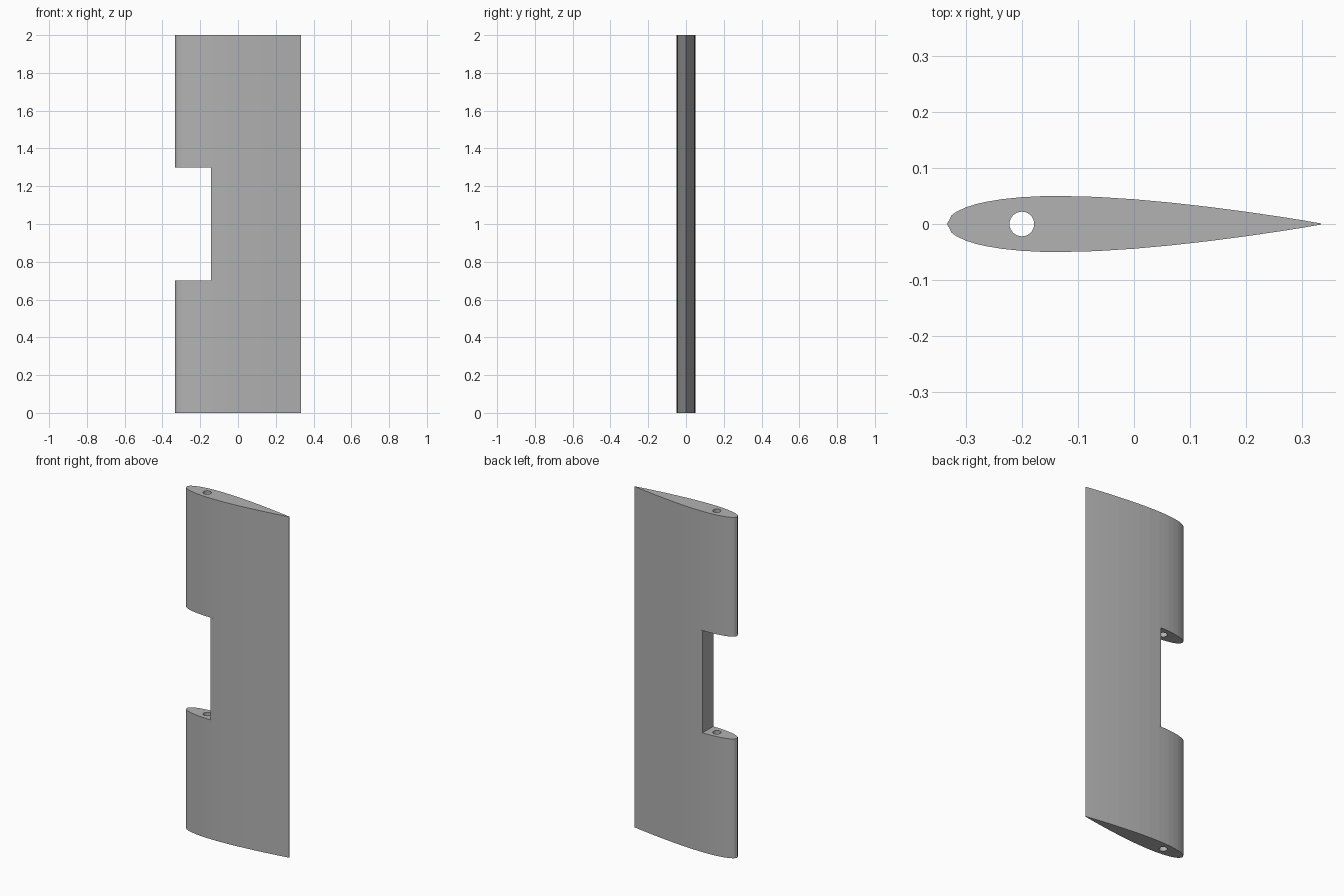
import bpy, bmesh, math

if "Cube" in bpy.data.objects:
    bpy.data.objects.remove(bpy.data.objects["Cube"], do_unlink=True)

CHORD, SPAN = 2 / 3, 2.0
NOTCH_LOW, NOTCH_HIGH, WEB_X, WEB_THICK = 0.7, 1.3, -0.135, 0.014

grey = bpy.data.materials.new("plain grey")
grey.use_nodes = True
colour = (0.45, 0.45, 0.45, 1)
grey.diffuse_color = colour
grey.node_tree.nodes["Principled BSDF"].inputs["Base Color"].default_value = colour


def prism(name, outline, low, high):
    """Extrude a closed xy outline from one height to another."""
    bm = bmesh.new()
    face = bm.faces.new([bm.verts.new((x, y, low)) for x, y in outline])
    top = bmesh.ops.extrude_face_region(bm, geom=[face])["geom"]
    bmesh.ops.translate(bm, vec=(0, 0, high - low),
                        verts=[v for v in top if isinstance(v, bmesh.types.BMVert)])
    bmesh.ops.recalc_face_normals(bm, faces=bm.faces)
    mesh = bpy.data.meshes.new(name)
    bm.to_mesh(mesh)
    bm.free()
    mesh.materials.append(grey)
    obj = bpy.data.objects.new(name, mesh)
    bpy.context.collection.objects.link(obj)
    return obj


def box(name, x0, x1, half_y, low, high):
    return prism(name, [(x0, -half_y), (x1, -half_y), (x1, half_y), (x0, half_y)], low, high)


def cut(target, cutter):
    """Subtract the cutter and discard it."""
    mod = target.modifiers.new("cut", "BOOLEAN")
    mod.operation, mod.solver, mod.object = "DIFFERENCE", "EXACT", cutter
    bpy.context.view_layer.objects.active = target
    bpy.ops.object.modifier_apply(modifier=mod.name)
    bpy.data.objects.remove(cutter, do_unlink=True)


def half_thickness(t):
    """Symmetric foil section, 15 percent thick."""
    return CHORD * 0.75 * (0.2969 * math.sqrt(t) - 0.126 * t - 0.3516 * t**2
                           + 0.2843 * t**3 - 0.1015 * t**4)


# Foil section: stations along the chord, mirrored to the other side
stations = [0.0125, 0.025, 0.05, 0.075, 0.1, 0.15, 0.2, 0.25, 0.3,
            0.4, 0.5, 0.6, 0.7, 0.8, 0.9, 0.95, 1]
side = [((t - 0.5) * CHORD, half_thickness(t)) for t in stations]
outline = [(-CHORD / 2, 0)] + [(x, -y) for x, y in side] + side[::-1]
foil = prism("foil_body", outline, 0, SPAN)

# Notch in the leading edge
cut(foil, box("notch_cutter", -0.5, WEB_X, 0.2, NOTCH_LOW, NOTCH_HIGH))

# Rod bore running the full height
circle = [(-0.2 + 0.022 * math.cos(math.tau * i / 32), 0.022 * math.sin(math.tau * i / 32))
          for i in range(32)]
cut(foil, prism("bore_cutter", circle, -0.1, SPAN + 0.1))

# Thin web plate closing the back of the notch
box("notch_web", WEB_X - WEB_THICK / 2, WEB_X + WEB_THICK / 2, 0.0502, NOTCH_LOW, NOTCH_HIGH)
